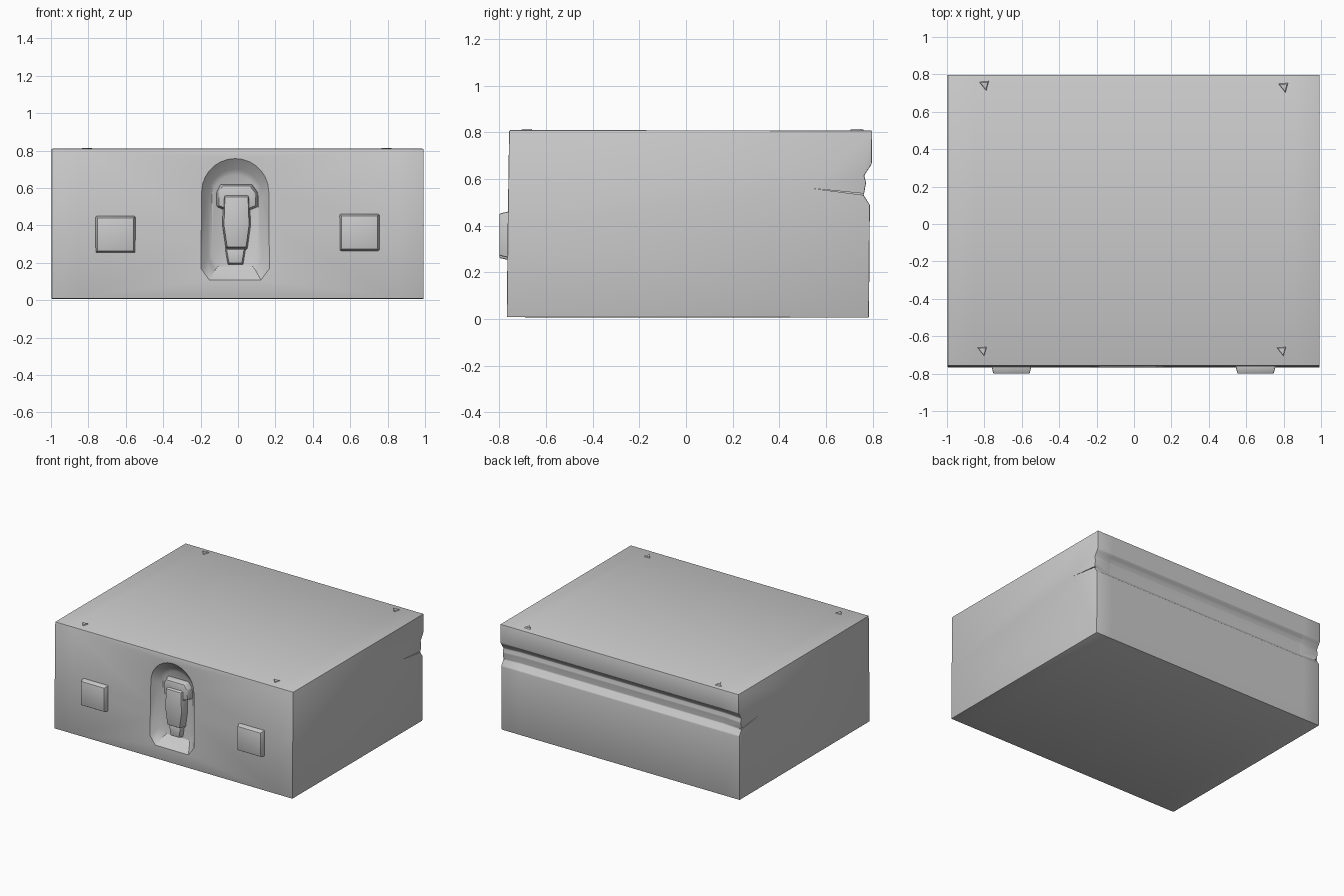
import bpy, bmesh, math
from mathutils import Vector

if "Cube" in bpy.data.objects:
    bpy.data.objects.remove(bpy.data.objects["Cube"])


def finish(name, bm, bevel=0.0, angle=35):
    bmesh.ops.recalc_face_normals(bm, faces=bm.faces)
    if bevel:
        bmesh.ops.bevel(bm, geom=list(bm.edges), offset=bevel, segments=2,
                        profile=0.5, affect='EDGES', clamp_overlap=True)
    me = bpy.data.meshes.new(name)
    bm.to_mesh(me)
    bm.free()
    ob = bpy.data.objects.new(name, me)
    bpy.context.collection.objects.link(ob)
    bpy.ops.object.select_all(action='DESELECT')
    bpy.context.view_layer.objects.active = ob
    ob.select_set(True)
    bpy.ops.object.shade_smooth_by_angle(angle=math.radians(angle))
    return ob


def loft(name, rings, bevel=0.0, angle=35):
    """Skin a list of equal-length point rings and cap both ends."""
    bm = bmesh.new()
    vs = [[bm.verts.new(p) for p in r] for r in rings]
    n = len(vs[0])
    for a, b in zip(vs, vs[1:]):
        for i in range(n):
            j = (i + 1) % n
            bm.faces.new((a[i], a[j], b[j], b[i]))
    bm.faces.new(vs[0])
    bm.faces.new(vs[-1])
    return finish(name, bm, bevel, angle)


def plate(name, outline, y_back, y_front, taper, bevel=0.0):
    """Front-facing plate from an (x, z) outline, narrower at its face."""
    cx = sum(p[0] for p in outline) / len(outline)
    cz = sum(p[1] for p in outline) / len(outline)
    back = [(x, y_back, z) for x, z in outline]
    front = [(cx + (x - cx) * taper, y_front, cz + (z - cz) * taper) for x, z in outline]
    return loft(name, [back, front], bevel)


def cut(target, cutter):
    mod = target.modifiers.new("cut", 'BOOLEAN')
    mod.operation = 'DIFFERENCE'
    mod.solver = 'EXACT'
    mod.object = cutter
    bpy.context.view_layer.objects.active = target
    bpy.ops.object.modifier_apply(modifier=mod.name)
    bpy.data.objects.remove(cutter)


# Case body: side profile with the hinge groove along the back
profile = [(-0.768, 0.008), (-0.764, 0.40), (-0.758, 0.810), (0.798, 0.808),
           (0.796, 0.665), (0.784, 0.645), (0.764, 0.615), (0.772, 0.585),
           (0.762, 0.53), (0.788, 0.49), (0.784, 0.006)]
sections = [(-0.997, 0), (-0.85, 0.012), (0.85, 0.012), (0.992, 0)]
rings = []
for x, deep in sections:
    rings.append([(x, y - (deep if 5 <= i <= 8 else 0), z)
                  for i, (y, z) in enumerate(profile)])
body = loft("case_body", rings, bevel=0.005)


# Arched latch recess in the front, with sloping walls
def arch(y, half, z0, z1, cx=-0.015, n=14):
    pts = [(cx - half * 0.75, y, z0), (cx + half * 0.75, y, z0), (cx + half, y, z0 + 0.06)]
    for i in range(n + 1):
        a = math.pi * i / n
        pts.append((cx + half * math.cos(a), y, z1 - half + half * math.sin(a)))
    pts.append((cx - half, y, z0 + 0.06))
    return pts


cut(body, loft("recess_cutter", [arch(-0.81, 0.21, 0.06, 0.79),
                                 arch(-0.765, 0.182, 0.11, 0.765),
                                 arch(-0.712, 0.145, 0.16, 0.70),
                                 arch(-0.695, 0.125, 0.18, 0.67)]))

# Thin seam at the back end of each side
for s in (-1, 1):
    tri = [(0.54, 0.560), (0.82, 0.532), (0.82, 0.524)]
    cut(body, loft("seam_cutter", [[(s * 0.98, y, z) for y, z in tri],
                                   [(s * 1.02, y, z) for y, z in tri]]))
bpy.ops.object.select_all(action='DESELECT')
body.select_set(True)
bpy.context.view_layer.objects.active = body
bpy.ops.object.shade_smooth_by_angle(angle=math.radians(35))

# Latch: hooked head, lever and lower tab
plate("latch_head", [(-0.115, 0.50), (-0.07, 0.48), (0.06, 0.48), (0.11, 0.50),
                     (0.105, 0.58), (0.075, 0.62), (-0.095, 0.62), (-0.115, 0.58)],
      -0.69, -0.74, 0.88, 0.005)
plate("latch_lever", [(-0.065, 0.27), (0.05, 0.27), (0.068, 0.40), (0.062, 0.57),
                      (-0.078, 0.57), (-0.084, 0.40)], -0.69, -0.76, 0.9, 0.006)
plate("latch_tab", [(-0.055, 0.19), (0.028, 0.19), (0.042, 0.28), (-0.07, 0.28)],
      -0.69, -0.735, 0.85, 0.005)

# Square pads on the front
for name, cx, cz in (("front_pad_left", -0.655, 0.352), ("front_pad_right", 0.65, 0.362)):
    plate(name, [(cx - 0.108, cz - 0.1), (cx + 0.108, cz - 0.1),
                 (cx + 0.108, cz + 0.1), (cx - 0.108, cz + 0.1)],
          -0.755, -0.8, 0.9, 0.006)

# Small stacking nubs near the lid corners
for i, (x, y) in enumerate(((-0.8, 0.74), (0.8, 0.73), (-0.81, -0.68), (0.79, -0.68))):
    tri = [(-0.035, 0.025), (0.03, 0.03), (0.012, -0.035)]
    loft(f"lid_nub_{i + 1}", [[(x + a, y + b, 0.80) for a, b in tri],
                              [(x + a * 0.6, y + b * 0.6, 0.815) for a, b in tri]])
